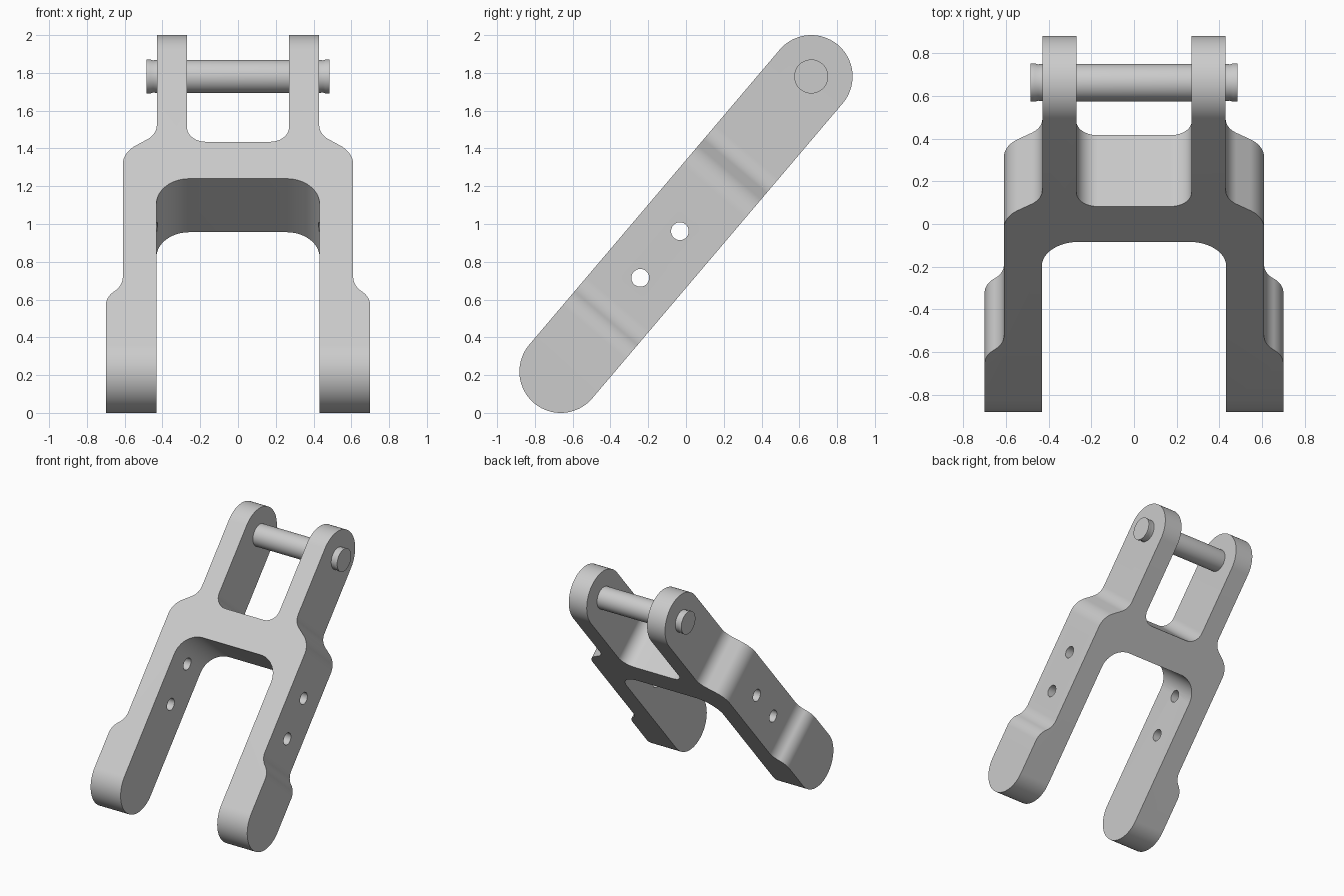
import bpy, bmesh, math
from mathutils import Vector, Matrix

default = bpy.data.objects.get("Cube")
if default:
    bpy.data.objects.remove(default, do_unlink=True)

TILT = math.radians(49.67)   # lean of the whole link about x
REACH = 1.0245               # centre to end-round centre
R = 0.219                    # end radius, also half the thickness
FRAME = Matrix.Translation((0, 0, 1)) @ Matrix.Rotation(TILT, 4, 'X')

metal = bpy.data.materials.new("grey metal")
metal.use_nodes = True
metal.diffuse_color = (0.6, 0.6, 0.6, 1)
metal.node_tree.nodes["Principled BSDF"].inputs["Base Color"].default_value = (0.6, 0.6, 0.6, 1)


def rounded(corners, steps=12):
    """Turn (x, y, radius) corners of an open path into filleted points."""
    points = []
    for i, (x, y, radius) in enumerate(corners):
        p = Vector((x, y))
        if not radius:
            points.append(p)
            continue
        a = (Vector(corners[i - 1][:2]) - p).normalized()
        b = (Vector(corners[i + 1][:2]) - p).normalized()
        half = a.angle(b) / 2
        centre = p + (a + b).normalized() * radius / math.sin(half)
        start = p + a * radius / math.tan(half) - centre
        sweep = start.angle_signed(p + b * radius / math.tan(half) - centre)
        for k in range(steps + 1):
            points.append(centre + Matrix.Rotation(-sweep * k / steps, 2) @ start)
    return points


def prism(name, outline, offset):
    """Extrude a closed loop of 3D points along offset."""
    bm = bmesh.new()
    face = bm.faces.new([bm.verts.new(p) for p in outline])
    top = bmesh.ops.extrude_face_region(bm, geom=[face])
    bmesh.ops.translate(bm, vec=offset, verts=[g for g in top["geom"] if isinstance(g, bmesh.types.BMVert)])
    bmesh.ops.recalc_face_normals(bm, faces=bm.faces)
    return finish(name, bm)


def finish(name, bm):
    mesh = bpy.data.meshes.new(name)
    bm.to_mesh(mesh)
    bm.free()
    mesh.materials.append(metal)
    obj = bpy.data.objects.new(name, mesh)
    bpy.context.collection.objects.link(obj)
    return obj


def activate(obj):
    bpy.ops.object.select_all(action='DESELECT')
    obj.select_set(True)
    bpy.context.view_layer.objects.active = obj


def cut(obj, cutter, operation):
    cutter.hide_render = True
    mod = obj.modifiers.new("cut", 'BOOLEAN')
    mod.operation, mod.solver, mod.object = operation, 'EXACT', cutter
    activate(obj)
    bpy.ops.object.modifier_apply(modifier=mod.name)
    bpy.data.objects.remove(cutter, do_unlink=True)


def circle(radius, y, first=0.0, turn=2 * math.pi, count=48):
    """Points of an arc in the side plane."""
    return [Vector((-1, y + radius * math.cos(first + turn * k / count),
                    radius * math.sin(first + turn * k / count))) for k in range(count)]


# Link body: half outline, mirrored
half = rounded([
    (0, 0.385, 0), (0.27, 0.385, 0.10), (0.27, 1.3, 0), (0.43, 1.3, 0),
    (0.43, 0.4375, 0.12), (0.61, 0.31, 0.16), (0.61, -0.613, 0.13), (0.70, -0.694, 0.13),
    (0.70, -1.3, 0), (0.432, -1.3, 0), (0.432, 0.129, 0.175), (0, 0.129, 0)])[1:-1]
outline = half + [Vector((-p.x, p.y)) for p in reversed(half)]
body = prism("link_body", [(p.x, p.y, -R) for p in outline], (0, 0, 2 * R))

# Round the four arm ends
stadium = (circle(R, REACH, -math.pi / 2, math.pi * 48 / 47)
           + circle(R, -REACH, math.pi / 2, math.pi * 48 / 47))
cut(body, prism("end_rounder", stadium, (2, 0, 0)), 'INTERSECT')

# Cross holes through the lower arms
for y in (-0.05, -0.374):
    cut(body, prism("hole_cutter", circle(0.047, y, count=32), (2, 0, 0)), 'DIFFERENCE')

# Pin with a shallow neck under each head
bm = bmesh.new()
side = [(0, 0.485), (0.09, 0.485), (0.09, 0.465), (0.085, 0.45), (0.088, 0.425)]
profile = side + [(r, -x) for r, x in reversed(side)]
verts = [bm.verts.new((x, REACH + r, 0)) for r, x in profile]
edges = [bm.edges.new(pair) for pair in zip(verts, verts[1:])]
bmesh.ops.spin(bm, geom=verts + edges, cent=(0, REACH, 0), axis=(1, 0, 0),
               angle=2 * math.pi, steps=48)
bmesh.ops.remove_doubles(bm, verts=bm.verts, dist=0.0001)
bmesh.ops.recalc_face_normals(bm, faces=bm.faces)
pin = finish("cross_pin", bm)

# Lean the parts into place
for obj in (body, pin):
    obj.data.transform(FRAME)
    activate(obj)
    bpy.ops.object.shade_smooth_by_angle(angle=math.radians(30))
